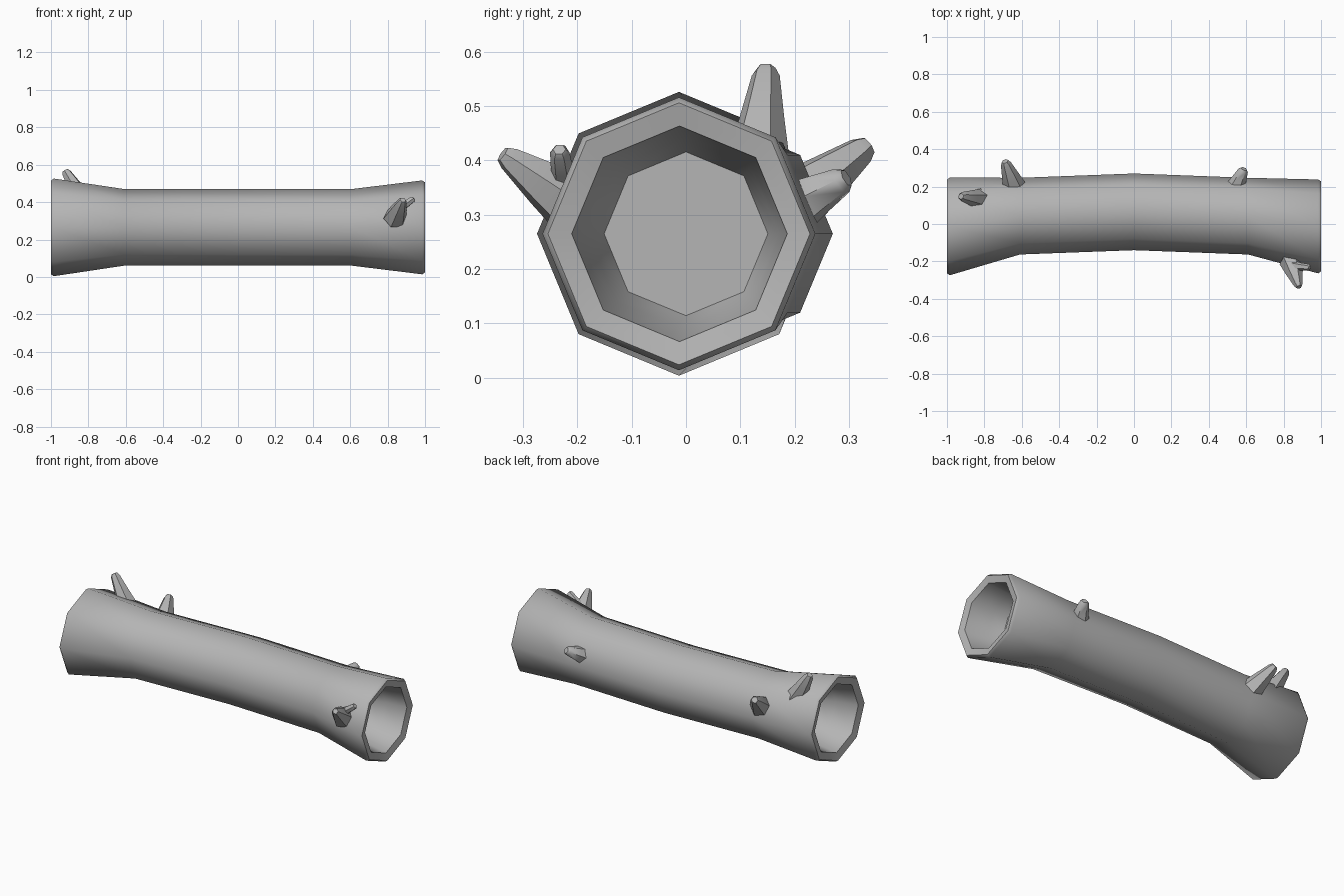
import bpy, bmesh, math
from mathutils import Vector

cube = bpy.data.objects.get("Cube")
if cube:
    bpy.data.objects.remove(cube)

grey = bpy.data.materials.new("bark_grey")
grey.use_nodes = True
colour = (0.46, 0.46, 0.46, 1)
grey.diffuse_color = colour
bsdf = next(n for n in grey.node_tree.nodes if n.type == 'BSDF_PRINCIPLED')
bsdf.inputs["Base Color"].default_value = colour
bsdf.inputs["Roughness"].default_value = 0.8


def skin(name, rings, angle):
    """Bridge equal rings of points into a closed, smooth shaded skin."""
    bm = bmesh.new()
    loops = [[bm.verts.new(p) for p in ring] for ring in rings]
    n = len(loops[0])
    for a, b in zip(loops, loops[1:]):
        for i in range(n):
            j = (i + 1) % n
            bm.faces.new((a[i], a[j], b[j], b[i]))
    bm.faces.new(loops[0])
    bm.faces.new(loops[-1])
    bmesh.ops.recalc_face_normals(bm, faces=bm.faces)
    mesh = bpy.data.meshes.new(name)
    bm.to_mesh(mesh)
    bm.free()
    mesh.materials.append(grey)
    obj = bpy.data.objects.new(name, mesh)
    bpy.context.collection.objects.link(obj)
    bpy.ops.object.select_all(action='DESELECT')
    obj.select_set(True)
    bpy.context.view_layer.objects.active = obj
    bpy.ops.object.shade_smooth_by_angle(angle=math.radians(angle))
    return obj


def circle(centre, u, v, r, n):
    return [centre + r * (math.cos(t) * u + math.sin(t) * v)
            for t in (2 * math.pi * i / n for i in range(n))]


# Hollow log: octagonal rings of (x, y centre, radius), recessed at both ends
def end_rings(side, r):
    return [(side * x, y, r * k) for x, y, k in
            ((0.78, 0.0, 0.60), (0.86, -0.005, 0.70), (0.99, -0.012, 0.79),
             (1.0, -0.013, 0.96), (0.985, -0.013, 1.0))]


middle = [(-0.61, 0.042, 0.205), (0, 0.065, 0.205), (0.61, 0.042, 0.205)]
stations = end_rings(-1, 0.261) + middle + end_rings(1, 0.251)[::-1]
Y, Z = Vector((0, 1, 0)), Vector((0, 0, 1))
skin("hollow_log", [circle(Vector((x, y, 0.265)), Y, Z, r, 8)
                    for x, y, r in stations], 60)


# Broken branch stubs: tapered, with a chamfered tip
def stub(name, base, tip, r_base, r_tip):
    base, tip = Vector(base), Vector(tip)
    axis = (tip - base).normalized()
    u = axis.cross(Z).normalized()
    v = axis.cross(u)
    rings = [circle(base.lerp(tip, t), u, v, r, 6) for t, r in
             ((-0.15, r_base * 1.1), (0.35, r_base * 0.8),
              (0.9, r_tip), (1.0, r_tip * 0.65))]
    skin(name, rings, 50)


stub("top_stub", (-0.84, 0.135, 0.43), (-0.925, 0.148, 0.57), 0.052, 0.026)
stub("back_right_stub", (-0.64, 0.2, 0.325), (-0.69, 0.335, 0.428), 0.062, 0.028)
stub("back_left_stub", (0.545, 0.2, 0.315), (0.588, 0.295, 0.368), 0.052, 0.027)
stub("front_stub", (0.845, -0.215, 0.325), (0.882, -0.337, 0.412), 0.058, 0.024)
stub("front_twig", (0.865, -0.225, 0.365), (0.94, -0.233, 0.42), 0.026, 0.018)
